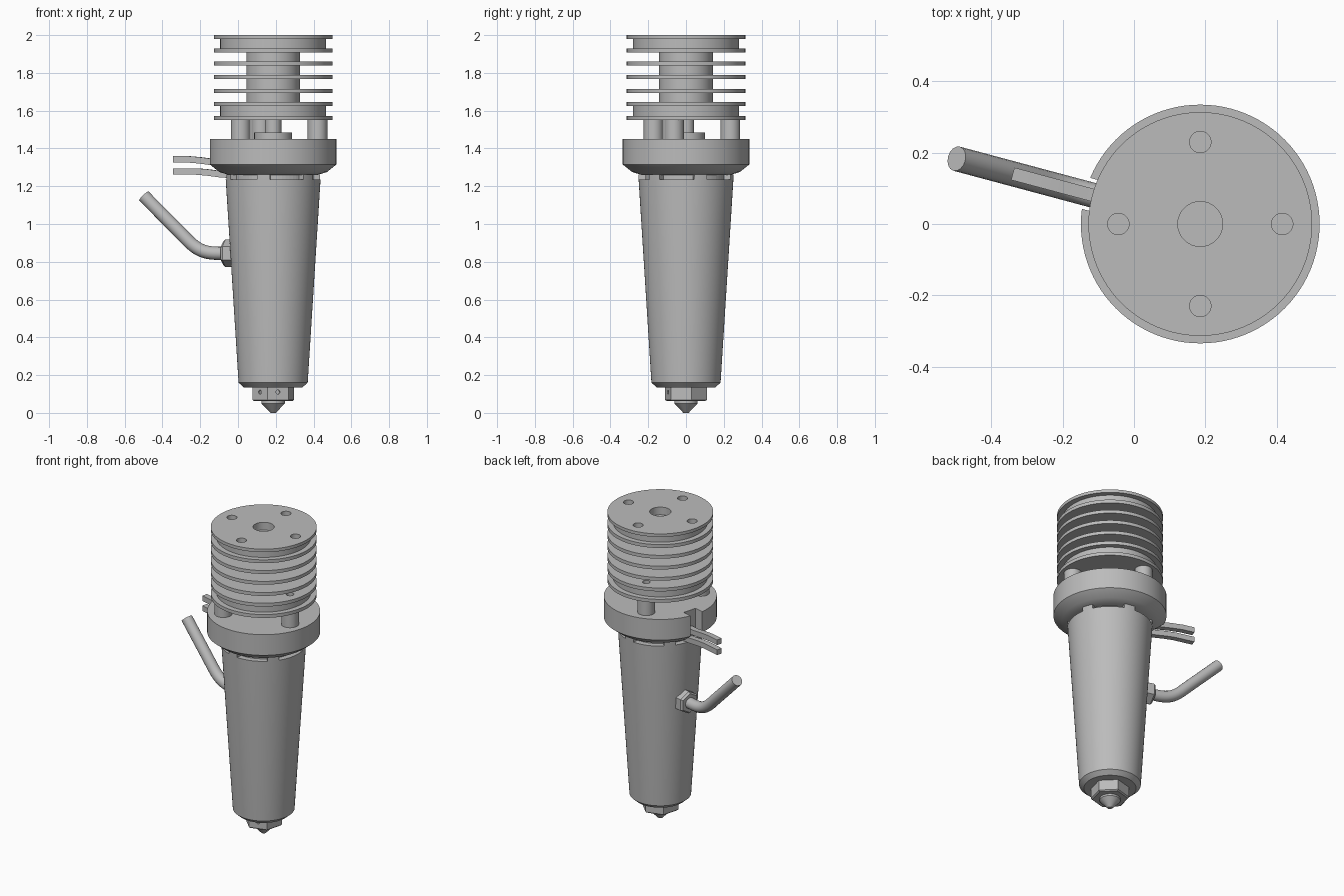
import bpy, bmesh, math
from mathutils import Matrix, Vector

if "Cube" in bpy.data.objects:
    bpy.data.objects.remove(bpy.data.objects["Cube"])

grey = bpy.data.materials.new("light_grey")
grey.use_nodes = True
grey.diffuse_color = (0.5, 0.5, 0.5, 1)
grey.node_tree.nodes["Principled BSDF"].inputs["Base Color"].default_value = (0.5, 0.5, 0.5, 1)

AXIS = Matrix.Translation((0.186, 0, 0))                    # main axis of the tool
SIDE = AXIS @ Matrix.Rotation(math.radians(165), 4, 'Z')    # local +x points along the cables


def polar(radius, degrees, z=0.0):
    a = math.radians(degrees)
    return Vector((radius * math.cos(a), radius * math.sin(a), z))


def finish(name, bm, frame=AXIS, smooth=True):
    bmesh.ops.recalc_face_normals(bm, faces=bm.faces)
    mesh = bpy.data.meshes.new(name)
    bm.to_mesh(mesh)
    bm.free()
    mesh.transform(frame)
    mesh.materials.append(grey)
    ob = bpy.data.objects.new(name, mesh)
    bpy.context.collection.objects.link(ob)
    if smooth:
        shade(ob)
    return ob


def activate(ob):
    bpy.ops.object.select_all(action='DESELECT')
    ob.select_set(True)
    bpy.context.view_layer.objects.active = ob


def shade(ob):
    activate(ob)
    bpy.ops.object.shade_smooth_by_angle(angle=math.radians(28))


def lathe(name, profile, sides=72, turn=0, frame=AXIS):
    """Closed solid of revolution from (radius, z) points, bottom to top."""
    bm = bmesh.new()
    rings = [[bm.verts.new(polar(r, turn + 360 * i / sides, z)) for i in range(sides)]
             for r, z in profile]
    for low, high in zip(rings, rings[1:]):
        for i in range(sides):
            j = (i + 1) % sides
            bm.faces.new((low[i], low[j], high[j], high[i]))
    bm.faces.new(rings[0][::-1])
    bm.faces.new(rings[-1])
    return finish(name, bm, frame)


def pegs(name, items, frame=AXIS):
    """Several upright cylinders in one mesh: (centre, radius, bottom, top)."""
    bm = bmesh.new()
    for c, r, z0, z1 in items:
        bmesh.ops.create_cone(bm, cap_ends=True, segments=32, radius1=r, radius2=r, depth=z1 - z0,
                              matrix=Matrix.Translation((c.x, c.y, (z0 + z1) / 2)))
    return finish(name, bm, frame)


def box(name, low, high, frame):
    bm = bmesh.new()
    low, high = Vector(low), Vector(high)
    bmesh.ops.create_cube(bm, size=1, matrix=Matrix.Translation((low + high) / 2)
                          @ Matrix.Diagonal((*(high - low), 1)))
    return finish(name, bm, frame, False)


def cut(target, cutter):
    mod = target.modifiers.new("cut", 'BOOLEAN')
    mod.operation, mod.solver, mod.object = 'DIFFERENCE', 'EXACT', cutter
    # Bake the cut ahead of any shading modifier, then drop the cutter
    target.modifiers.move(len(target.modifiers) - 1, 0)
    activate(target)
    bpy.ops.object.modifier_apply(modifier=mod.name)
    bpy.data.objects.remove(cutter)
    shade(target)


# Heat sink: core, two thick end blocks and evenly stacked fins
FIN, BLOCK, CORE = 0.314, 0.28, 0.142
profile = []
for z0, z1, gap in ((1.55, 1.572, BLOCK), (1.624, 1.646, CORE), (1.694, 1.716, CORE),
                    (1.767, 1.789, CORE), (1.838, 1.86, CORE), (1.908, 1.93, BLOCK), (1.98, 2.0, None)):
    profile += [(FIN, z0), (FIN, z1)]
    if gap:
        profile.append((gap, z1))
        next_z = {1.572: 1.624, 1.646: 1.694, 1.716: 1.767, 1.789: 1.838, 1.86: 1.908, 1.93: 1.98}[z1]
        profile.append((gap, next_z))
heat_sink = lathe("heat_sink", profile, 96)

# Mounting holes, centre bore and screw holes above the posts
POSTS = [polar(0.243, a) for a in (-15, 105, 225)]
holes = [(polar(0.23, a), 0.03, 1.94, 2.05) for a in (0, 90, 180, 270)]
holes.append((Vector(), 0.063, 1.95, 2.05))
holes += [(p, 0.023, 1.59, 1.67) for p in POSTS]
cut(heat_sink, pegs("hole_cutter", holes))

# Posts and feed tube between the sink and the collar
pegs("support_posts", [(p, 0.052, 1.44, 1.555) for p in POSTS])
lathe("feed_tube", [(0.1, 1.44), (0.1, 1.485), (0.043, 1.485), (0.043, 1.555)], 40)

# Collar with the cable notch
collar = lathe("collar", [(0.235, 1.26), (0.285, 1.275), (0.335, 1.315), (0.335, 1.45)], 96)
cut(collar, box("notch_cutter", (0.27, -0.045, 1.2), (0.5, 0.045, 1.5), SIDE))

# Tapered body with slots around its upper rim
body = lathe("tapered_body", [(0.155, 0.135), (0.183, 0.16), (0.251, 1.235), (0.252, 1.262)], 96)
bm = bmesh.new()
for k in range(6):
    start = -72 + 60 * k - 22
    corners = [polar(r, start + 44 * i / 8) for r, steps in ((0.215, range(9)), (0.29, range(8, -1, -1)))
               for i in steps]
    low = [bm.verts.new(c + Vector((0, 0, 1.236))) for c in corners]
    high = [bm.verts.new(c + Vector((0, 0, 1.3))) for c in corners]
    bm.faces.new(low)
    bm.faces.new(high)
    for i in range(len(corners)):
        j = (i + 1) % len(corners)
        bm.faces.new((low[i], low[j], high[j], high[i]))
cut(body, finish("slot_cutter", bm, AXIS, False))

# Hexagonal nozzle with dimpled flats and a pointed tip
hexagon = lathe("nozzle_hexagon", [(0.105, 0.062), (0.114, 0.069), (0.114, 0.14)], 6, 15)
bm = bmesh.new()
for a in (-75, -135):
    bmesh.ops.create_cone(bm, cap_ends=True, segments=16, radius1=0.011, radius2=0.011, depth=0.03,
                          matrix=Matrix.Translation(polar(0.103, a, 0.11))
                          @ Matrix.Rotation(math.radians(a), 4, 'Z') @ Matrix.Rotation(math.pi / 2, 4, 'Y'))
cut(hexagon, finish("dimple_cutter", bm))
lathe("nozzle_tip", [(0.014, 0), (0.062, 0.05), (0.062, 0.068)], 40)

# Cable gland nut lying along the cable direction
LYING = SIDE @ Matrix.Translation((0, 0, 0.845)) @ Matrix.Rotation(math.pi / 2, 4, 'Y')
lathe("cable_nut", [(0.072, 0.19), (0.072, 0.262), (0.062, 0.274)], 6, 0, LYING)

# Bent cable sweeping outward and up
curve = bpy.data.curves.new("cable", 'CURVE')
curve.dimensions = '3D'
curve.bevel_depth, curve.bevel_resolution = 0.035, 6
curve.resolution_u, curve.use_fill_caps = 16, True
spline = curve.splines.new('BEZIER')
path = (((0.2, 0.845), (0.03, 0)), ((0.3, 0.845), (0.08, 0)),
        ((0.475, 0.92), (0.055, 0.055)), ((0.708, 1.148), (0.05, 0.05)))
spline.bezier_points.add(len(path) - 1)
for point, ((s, z), (ds, dz)) in zip(spline.bezier_points, path):
    point.co = SIDE @ Vector((s, 0, z))
    point.handle_left = SIDE @ Vector((s - ds, 0, z - dz))
    point.handle_right = SIDE @ Vector((s + ds, 0, z + dz))
cable = bpy.data.objects.new("cable", curve)
bpy.context.collection.objects.link(cable)
activate(cable)
bpy.ops.object.convert(target='MESH')
cable = bpy.context.object
cable.data.materials.clear()
cable.data.materials.append(grey)
shade(cable)

# Two flat prongs leaving the notch
for name, line in (("upper_prong", ((0.2, 1.325), (0.33, 1.328), (0.4, 1.337), (0.47, 1.343), (0.545, 1.343))),
                   ("lower_prong", ((0.2, 1.258), (0.29, 1.264), (0.36, 1.273), (0.42, 1.278), (0.545, 1.278)))):
    bm = bmesh.new()
    loops = [[bm.verts.new((s, y, z + h)) for y, h in
              ((-0.018, -0.017), (0.018, -0.017), (0.018, 0.017), (-0.018, 0.017))] for s, z in line]
    for a, b in zip(loops, loops[1:]):
        for i in range(4):
            j = (i + 1) % 4
            bm.faces.new((a[i], a[j], b[j], b[i]))
    bm.faces.new(loops[0])
    bm.faces.new(loops[-1])
    finish(name, bm, SIDE)
